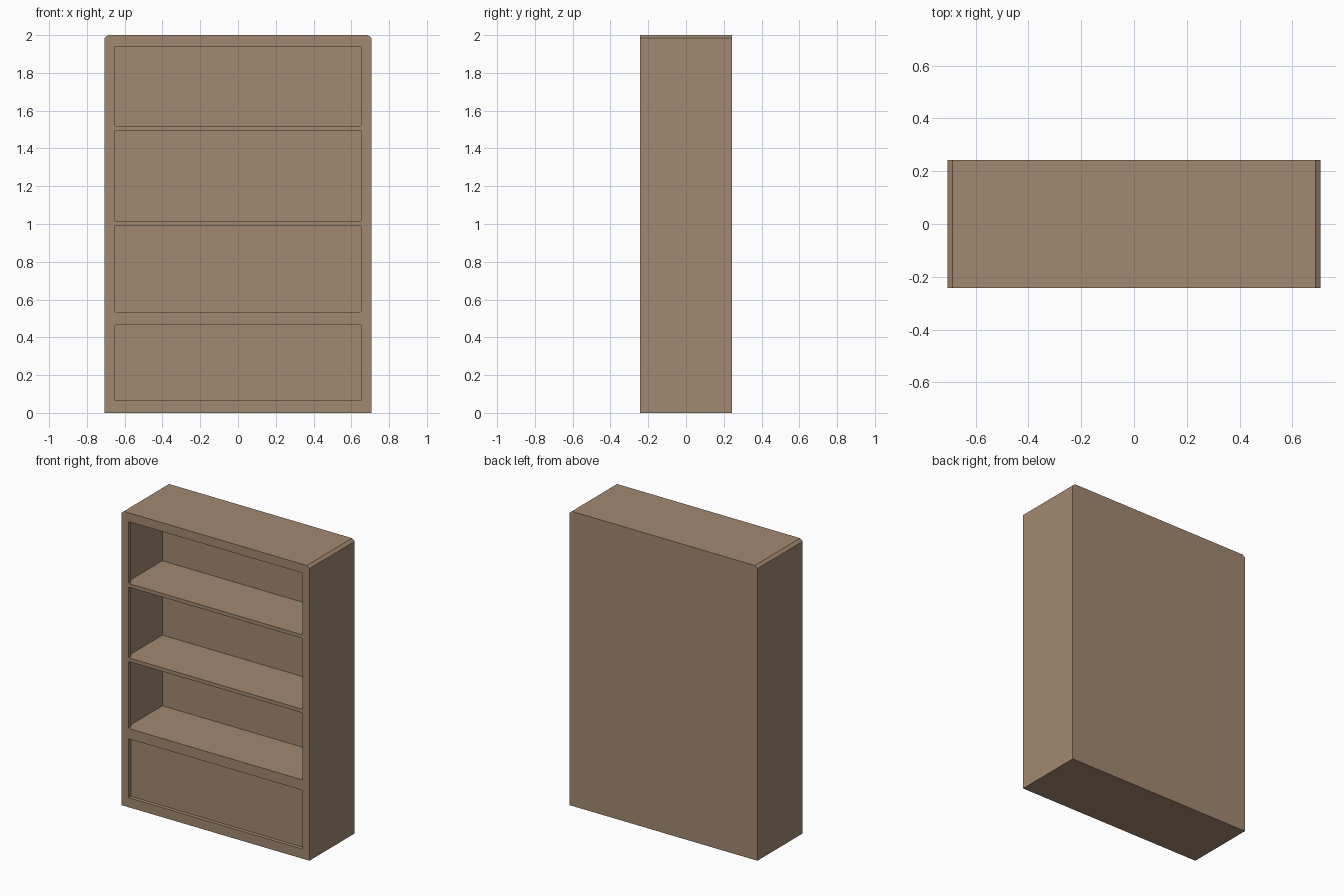
import bpy, bmesh

if "Cube" in bpy.data.objects:
    bpy.data.objects.remove(bpy.data.objects["Cube"])

W, D, H = 0.707, 0.243, 2.0      # half width, half depth, height
FRAME_BACK = -D + 0.025          # rear of the face frame
CAVITY_BACK = 0.147              # inner back wall
OPENING, CAVITY = 0.653, 0.671   # half widths

wood = bpy.data.materials.new("wood")
wood.diffuse_color = (0.36, 0.25, 0.165, 1)
wood.use_nodes = True
wood.node_tree.nodes["Principled BSDF"].inputs["Base Color"].default_value = wood.diffuse_color


def prism(name, profile, y0, y1):
    """Extrude an x-z outline from y0 to y1."""
    bm = bmesh.new()
    face = bm.faces.new([bm.verts.new((x, y0, z)) for x, z in profile])
    new = bmesh.ops.extrude_face_region(bm, geom=[face])["geom"]
    verts = [v for v in new if isinstance(v, bmesh.types.BMVert)]
    bmesh.ops.translate(bm, verts=verts, vec=(0, y1 - y0, 0))
    bmesh.ops.recalc_face_normals(bm, faces=bm.faces)
    mesh = bpy.data.meshes.new(name)
    bm.to_mesh(mesh)
    bm.free()
    mesh.materials.append(wood)
    obj = bpy.data.objects.new(name, mesh)
    bpy.context.collection.objects.link(obj)
    return obj


def rect(hw, z0, z1, c=0.0):
    """Rectangle outline with optional clipped corners."""
    if not c:
        return [(-hw, z0), (hw, z0), (hw, z1), (-hw, z1)]
    return [(-hw + c, z0), (hw - c, z0), (hw, z0 + c), (hw, z1 - c),
            (hw - c, z1), (-hw + c, z1), (-hw, z1 - c), (-hw, z0 + c)]


def cut(body, profile, y0, y1):
    cutter = prism("cutter", profile, y0, y1)
    cutter.hide_render = True
    mod = body.modifiers.new("cut", "BOOLEAN")
    mod.operation, mod.solver, mod.object = "DIFFERENCE", "EXACT", cutter
    bpy.context.view_layer.objects.active = body
    bpy.ops.object.modifier_apply(modifier=mod.name)
    bpy.data.objects.remove(cutter)


# Case with clipped top corners
case = prism("bookcase_body",
             [(-W, 0), (W, 0), (W, H - 0.016), (W - 0.019, H),
              (-W + 0.019, H), (-W, H - 0.016)], -D, D)

# Open shelf bays: wide cavity behind a narrower framed opening
for z0, z1 in [(0.535, 0.99), (1.015, 1.495), (1.52, 1.94)]:
    cut(case, rect(CAVITY, z0, z1), FRAME_BACK, CAVITY_BACK)
    cut(case, rect(OPENING, z0, z1, 0.004), -D - 0.1, -0.1)

# Recessed lower panel
cut(case, rect(OPENING, 0.065, 0.465, 0.004), -D - 0.1, FRAME_BACK)
